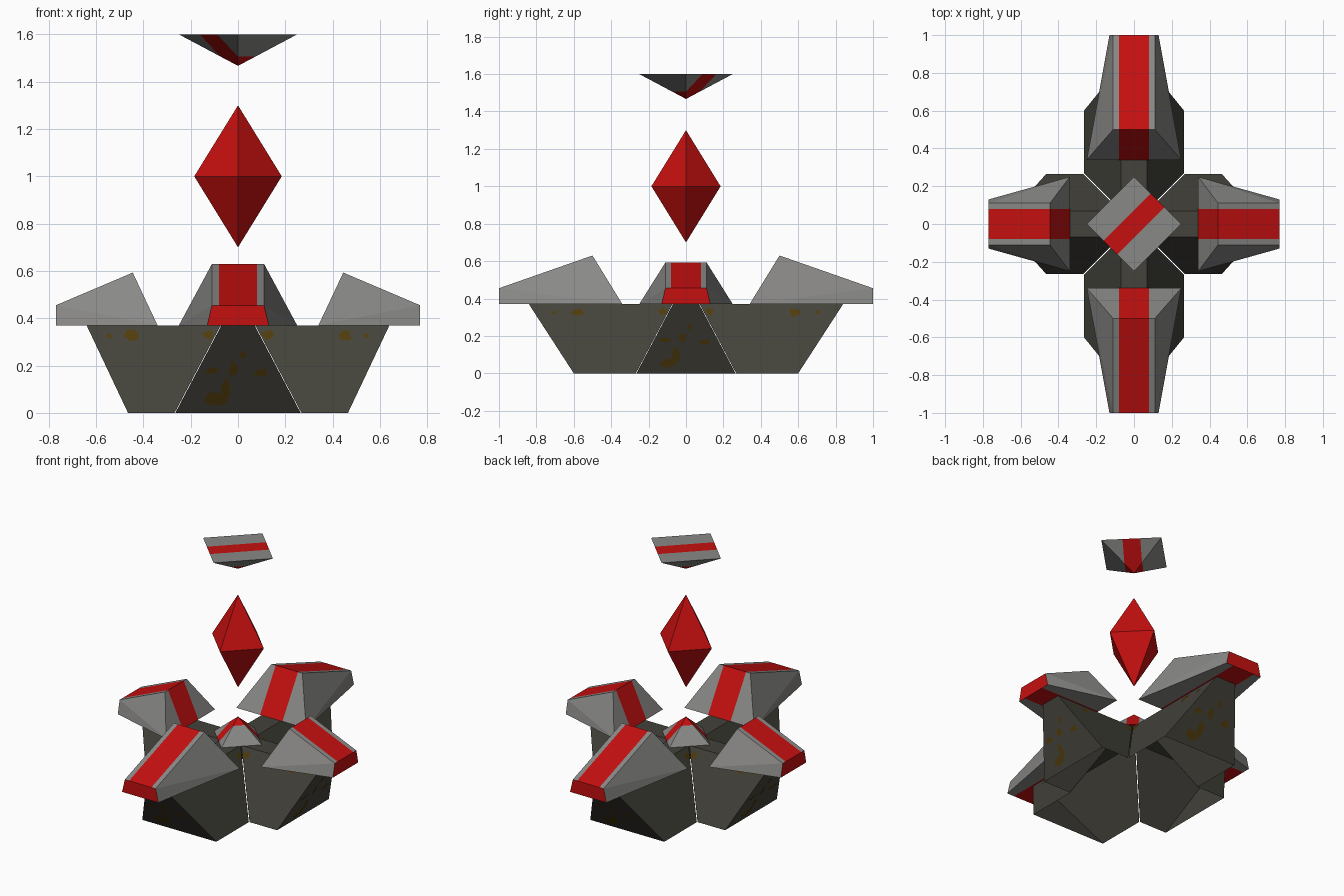
import bpy, bmesh, math, random
from mathutils import Vector, Matrix

random.seed(4)
if "Cube" in bpy.data.objects:
    bpy.data.objects.remove(bpy.data.objects["Cube"])


def material(name, rgb):
    m = bpy.data.materials.new(name)
    m.use_nodes = True
    m.diffuse_color = (*rgb, 1)
    m.node_tree.nodes["Principled BSDF"].inputs["Base Color"].default_value = (*rgb, 1)
    return m


RED = material("red", (0.56, 0.005, 0.005))
GREY = material("light grey", (0.25, 0.248, 0.24))
STONE = material("dark stone", (0.056, 0.054, 0.043))
RUST = material("rust brown", (0.08, 0.045, 0.004))


def finish(name, bm, mats, angle=0.0):
    bm.transform(Matrix.Rotation(angle, 4, "Z"))
    mesh = bpy.data.meshes.new(name)
    bm.to_mesh(mesh)
    bm.free()
    for m in mats:
        mesh.materials.append(m)
    ob = bpy.data.objects.new(name, mesh)
    bpy.context.collection.objects.link(ob)
    return ob


def hull(points):
    bm = bmesh.new()
    for p in points:
        bm.verts.new(p)
    bmesh.ops.convex_hull(bm, input=bm.verts[:])
    bmesh.ops.dissolve_limit(bm, angle_limit=0.02, verts=bm.verts[:], edges=bm.edges[:])
    bmesh.ops.recalc_face_normals(bm, faces=bm.faces[:])
    return bm


def stripe(bm, across, half):
    """Cut a band around the middle and give it the second material."""
    for s in (-1, 1):
        bmesh.ops.bisect_plane(bm, geom=bm.verts[:] + bm.edges[:] + bm.faces[:],
                               plane_co=across * half * s, plane_no=across)
    for f in bm.faces:
        f.material_index = int(abs(f.calc_center_median().dot(across)) < half)


DECK = 0.37            # height of the base top
WIDE, RIDGE = 0.265, 0.07


def rust_patch(bm, place, outward, u, v, ru, rv):
    """Thin irregular blob lying on a sloped wall."""
    verts = []
    for i in range(11):
        t = i * math.tau / 11
        k = random.uniform(0.6, 1.1)
        p = place(u + ru * k * math.cos(t), v + rv * k * math.sin(t))
        verts.append(bm.verts.new(p + outward * 0.003))
    f = bm.faces.new(verts)
    f.material_index = 1
    f.normal_update()
    if f.normal.dot(outward) < 0:
        f.normal_flip()


def base_arm(name, low, high, angle):
    """Hollow sloped arm, open below, mitred against its neighbours."""
    bm = bmesh.new()
    gap = 0.003
    side = {}
    for s in (-1, 1):
        side[s] = [bm.verts.new(p) for p in (
            (WIDE + gap, s * WIDE, 0), (low, s * WIDE, 0),
            (high, s * RIDGE, DECK), (RIDGE + gap, s * RIDGE, DECK))]
    a, b = side[-1], side[1]
    centre = bm.verts.new((gap, 0, DECK))
    bm.faces.new(a)
    bm.faces.new(b[::-1])
    bm.faces.new((a[1], b[1], b[2], a[2]))
    bm.faces.new((a[3], a[2], b[2], b[3], centre))
    # rust on the outer end
    slope = high - low
    end_out = Vector((DECK, 0, -slope)).normalized()
    end = lambda w, z: Vector((low + slope * z / DECK, w, z))
    for w, z, rw, rz in ((-0.09, 0.06, 0.05, 0.03), (-0.05, 0.1, 0.022, 0.05),
                         (-0.02, 0.19, 0.022, 0.03), (-0.11, 0.18, 0.035, 0.015),
                         (0.1, 0.17, 0.035, 0.018), (0.02, 0.25, 0.015, 0.02)):
        rust_patch(bm, end, end_out, w, z, rw, rz)
    # rust on the flanks
    for s in (-1, 1):
        wall = lambda r, z: Vector((r, s * (WIDE - (WIDE - RIDGE) * z / DECK), z))
        out = Vector((0, s * DECK, WIDE - RIDGE)).normalized()
        for r, z, rr, rz in ((low * 0.97, 0.325, 0.035, 0.025), (0.125, 0.33, 0.025, 0.022),
                             (low * 1.17, 0.325, 0.015, 0.012)):
            rust_patch(bm, wall, out, r, z, rr, rz)
    finish(name, bm, [STONE, RUST], angle)


def wedge_block(name, peak, peak_z, reach, angle):
    """Tapered block with a red band and a red outer cap."""
    pts = []
    for s in (-1, 1):
        pts += [(0.34, s * 0.25, DECK), (reach, s * 0.13, DECK),
                (reach, s * 0.11, 0.455), (peak, s * 0.11, peak_z)]
    bm = hull(pts)
    stripe(bm, Vector((0, 1, 0)), 0.08)
    for f in bm.faces:
        if f.normal.x > 0.95:
            f.material_index = 1
    finish(name, bm, [GREY, RED], angle)


# four arms: long ones front and back, short ones left and right
for i, side_name in enumerate(("left", "back", "right", "front")):
    turn = i * math.pi / 2
    if i % 2:
        base_arm(side_name + "_base_arm", 0.6, 0.84, turn)
        wedge_block(side_name + "_wedge_block", 0.5, 0.63, 1.0, turn)
    else:
        base_arm(side_name + "_base_arm", 0.465, 0.64, turn)
        wedge_block(side_name + "_wedge_block", 0.445, 0.593, 0.77, turn)


def diamond(radius, z):
    return [(radius * math.cos(i * math.pi / 2), radius * math.sin(i * math.pi / 2), z)
            for i in range(4)]


# pyramids below and above the crystal, banded along one diagonal
for name, radius, flat, tip, half in (("lower_pyramid", 0.17, DECK + 0.003, 0.51, 0.036),
                                      ("upper_pyramid", 0.25, 1.6, 1.467, 0.052)):
    bm = hull(diamond(radius, flat) + [(0, 0, tip)])
    stripe(bm, Vector((1, -1, 0)).normalized(), half)
    finish(name, bm, [GREY, RED])

# floating crystal
finish("crystal", hull(diamond(0.185, 1.0) + [(0, 0, 0.7), (0, 0, 1.3)]), [RED])
